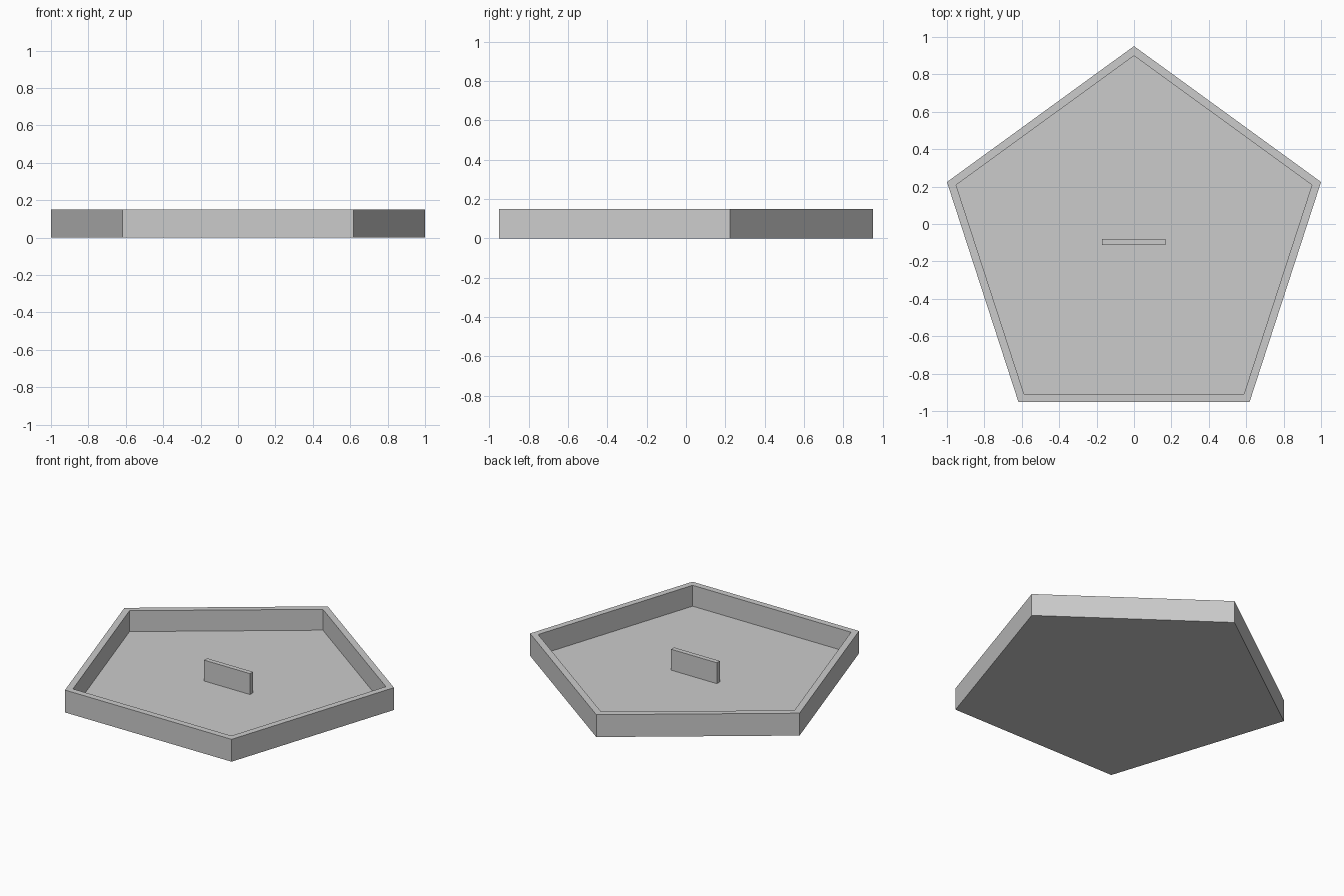
import bpy, bmesh, math

if "Cube" in bpy.data.objects:
    bpy.data.objects.remove(bpy.data.objects["Cube"])

SIDES = 5
OUTER_R, INNER_R = 1.0515, 1.0
CENTRE_Y = -0.1005
FLOOR_Z, TOP_Z = 0.01, 0.15


def outline(bm, radius, z):
    return [bm.verts.new((radius * math.sin(math.tau * i / SIDES),
                          CENTRE_Y + radius * math.cos(math.tau * i / SIDES), z))
            for i in range(SIDES)]


def bridge(bm, a, b):
    for i in range(SIDES):
        j = (i + 1) % SIDES
        bm.faces.new((a[i], a[j], b[j], b[i]))


def finish(bm, name):
    bmesh.ops.recalc_face_normals(bm, faces=bm.faces)
    mesh = bpy.data.meshes.new(name)
    bm.to_mesh(mesh)
    bm.free()
    obj = bpy.data.objects.new(name, mesh)
    bpy.context.collection.objects.link(obj)
    return obj


# Floor plate: thin solid pentagon
bm = bmesh.new()
low, high = outline(bm, OUTER_R, 0), outline(bm, OUTER_R, FLOOR_Z)
bridge(bm, low, high)
bm.faces.new(low)
bm.faces.new(high)
finish(bm, "floor_plate")

# Rim wall: closed pentagonal ring standing on the floor
bm = bmesh.new()
loops = [outline(bm, r, z) for r, z in ((OUTER_R, FLOOR_Z), (OUTER_R, TOP_Z),
                                        (INNER_R, TOP_Z), (INNER_R, FLOOR_Z))]
for k in range(4):
    bridge(bm, loops[k], loops[(k + 1) % 4])
finish(bm, "rim_wall")

# Centre divider: small upright slab
bm = bmesh.new()
bmesh.ops.create_cube(bm, size=1)
bmesh.ops.scale(bm, vec=(0.34, 0.032, TOP_Z - FLOOR_Z), verts=bm.verts)
divider = finish(bm, "centre_divider")
divider.location = (-0.002, -0.097, (TOP_Z + FLOOR_Z) / 2)
